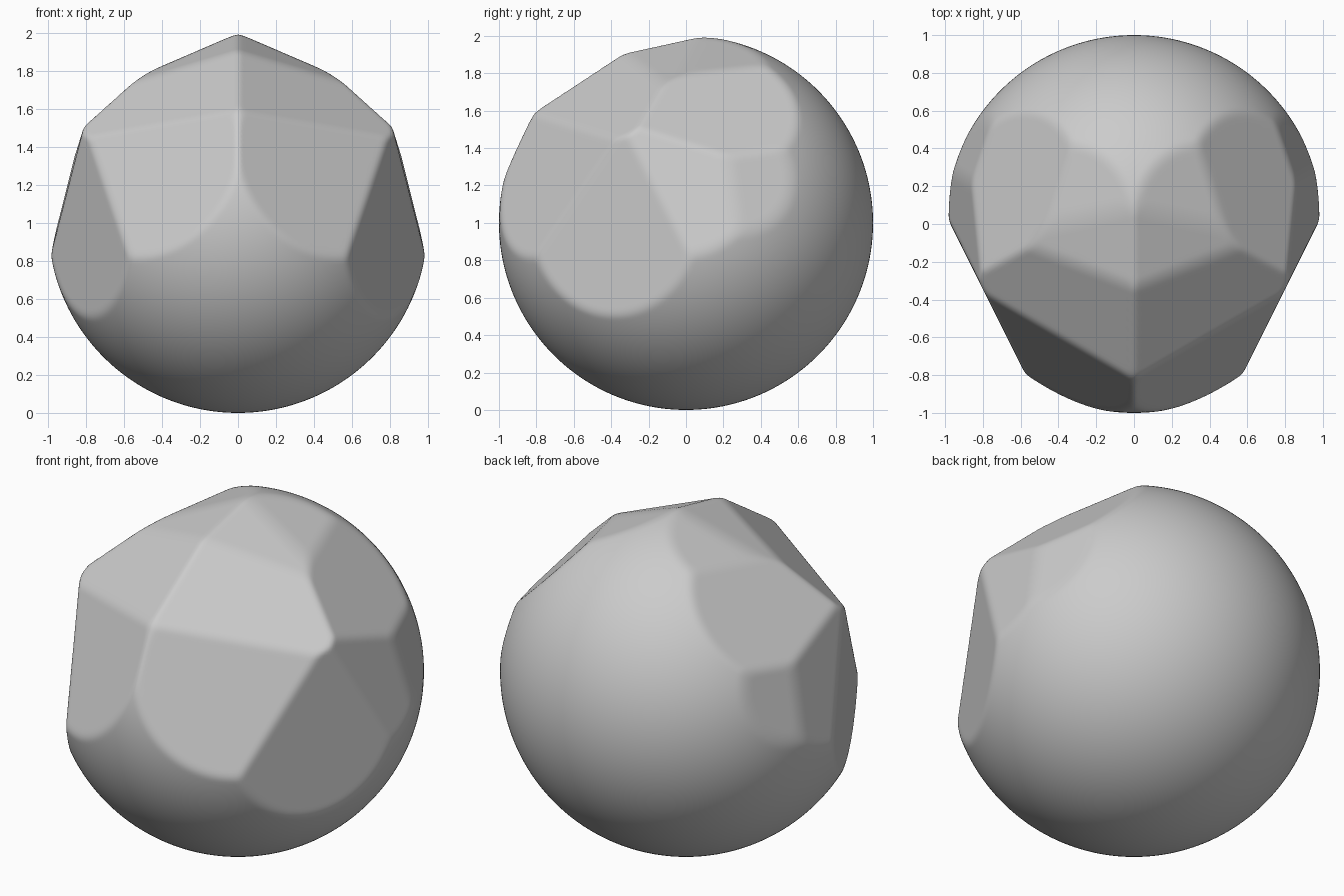
import bpy, bmesh
from mathutils import Vector

if "Cube" in bpy.data.objects:
    bpy.data.objects.remove(bpy.data.objects["Cube"])

# Flattened areas on one side: plane normal, distance from ball centre
FLATS = [
    ((0.70, 0.15, 0.69), 0.885),    # upper side
    ((0.97, -0.02, 0.24), 0.915),   # middle side
    ((0.92, 0.28, 0.27), 0.950),    # rear side
    ((0.894, -0.447, 0.0), 0.870),  # lower front side
    ((0.51, -0.78, 0.36), 0.853),   # front cheek
    ((0.42, -0.50, 0.76), 0.855),   # brow
    ((0.35, -0.20, 0.915), 0.897),  # crown front
    ((0.40, 0.03, 0.915), 0.918),   # crown
]
# Mirror them to the other side
PLANES = []
for n, d in FLATS:
    n = Vector(n).normalized()
    PLANES += [(n, d), (Vector((-n.x, n.y, n.z)), d)]


def soft_min(a, b, k=0.016):
    h = max(k - abs(a - b), 0) / k
    return min(a, b) - h * h * k / 4


# Dense ball, with its surface pressed in to the flat areas
bm = bmesh.new()
bmesh.ops.create_icosphere(bm, subdivisions=7, radius=1)
for v in bm.verts:
    u = v.co.normalized()
    r = 1.0
    for n, d in PLANES:
        c = n.dot(u)
        if c > 0.5:
            r = soft_min(r, d / c)
    v.co = u * r + Vector((0, 0, 1))
for f in bm.faces:
    f.smooth = True

mesh = bpy.data.meshes.new("sculpted_ball")
bm.to_mesh(mesh)
bm.free()
ball = bpy.data.objects.new("sculpted_ball", mesh)
bpy.context.collection.objects.link(ball)
